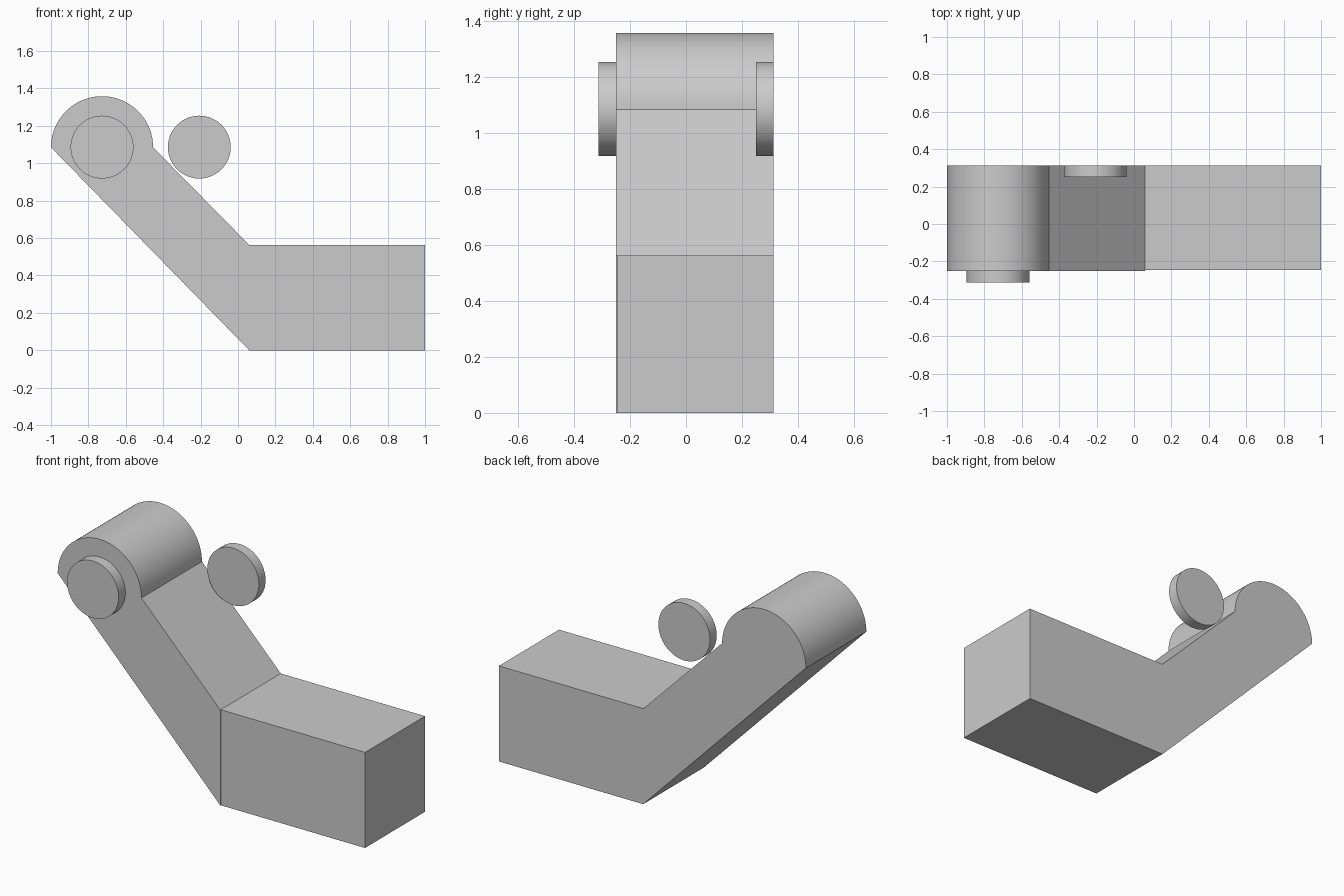
import bpy, bmesh, math

if "Cube" in bpy.data.objects:
    bpy.data.objects.remove(bpy.data.objects["Cube"])

BACK = 0.3125


def extrude_profile(name, points, y0, y1, smooth=False):
    """Extrude an x/z outline along y."""
    bm = bmesh.new()
    face = bm.faces.new([bm.verts.new((x, y0, z)) for x, z in points])
    new = bmesh.ops.extrude_face_region(bm, geom=[face])["geom"]
    verts = [v for v in new if isinstance(v, bmesh.types.BMVert)]
    bmesh.ops.translate(bm, verts=verts, vec=(0, y1 - y0, 0))
    bmesh.ops.recalc_face_normals(bm, faces=bm.faces)
    mesh = bpy.data.meshes.new(name)
    bm.to_mesh(mesh)
    bm.free()
    obj = bpy.data.objects.new(name, mesh)
    bpy.context.collection.objects.link(obj)
    if smooth:
        bpy.ops.object.select_all(action='DESELECT')
        obj.select_set(True)
        bpy.context.view_layer.objects.active = obj
        bpy.ops.object.shade_smooth_by_angle(angle=math.radians(30))
    return obj


def arc(cx, cz, r, start, end, n):
    return [(cx + r * math.cos(start + (end - start) * i / n),
             cz + r * math.sin(start + (end - start) * i / n)) for i in range(n + 1)]


# Horizontal base block
extrude_profile("base_block", [(0.06, 0), (1, 0), (1, 0.563), (0.06, 0.563)], -0.246, BACK)

# Slanted arm with rounded head
head = arc(-0.727, 1.085, 0.273, 0, math.pi, 48)
extrude_profile("slanted_arm", [(0.06, 0), (0.06, 0.563)] + head, -0.25, BACK, True)

# Thin round discs: one on the head's front, one beside the arm at the back
for name, cx, y0, y1 in (("front_disc", -0.727, -0.3125, -0.25),
                         ("back_disc", -0.207, 0.25, BACK)):
    extrude_profile(name, arc(cx, 1.086, 0.168, 0, math.tau, 64)[:-1], y0, y1, True)
